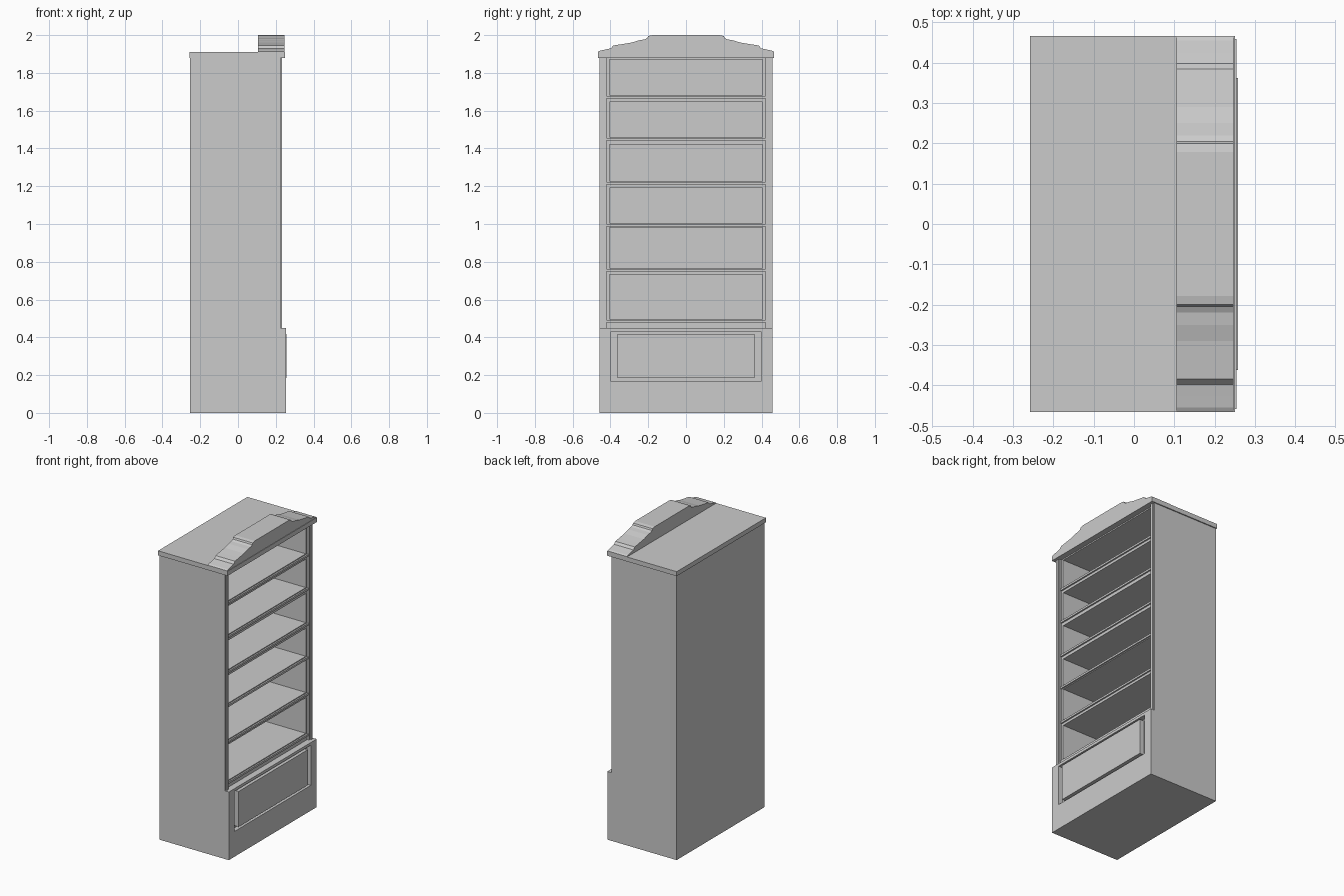
import bpy, bmesh

if "Cube" in bpy.data.objects:
    bpy.data.objects.remove(bpy.data.objects["Cube"])


def box(name, x, y, z):
    """Axis-aligned box from (min, max) ranges."""
    bm = bmesh.new()
    bmesh.ops.create_cube(bm, size=1)
    for v in bm.verts:
        v.co = [r[0] if c < 0 else r[1] for c, r in zip(v.co, (x, y, z))]
    me = bpy.data.meshes.new(name)
    bm.to_mesh(me)
    bm.free()
    ob = bpy.data.objects.new(name, me)
    bpy.context.collection.objects.link(ob)
    return ob


def extrude_profile(name, pts, x0, x1):
    """Closed y-z profile extruded along x."""
    bm = bmesh.new()
    face = bm.faces.new([bm.verts.new((x0, y, z)) for y, z in pts])
    res = bmesh.ops.extrude_face_region(bm, geom=[face])
    for v in res["geom"]:
        if isinstance(v, bmesh.types.BMVert):
            v.co.x = x1
    bmesh.ops.recalc_face_normals(bm, faces=bm.faces)
    me = bpy.data.meshes.new(name)
    bm.to_mesh(me)
    bm.free()
    ob = bpy.data.objects.new(name, me)
    bpy.context.collection.objects.link(ob)
    return ob


BACK = -0.253
W = 0.459

# Base with a recessed front channel around a raised panel
box("base_body", (BACK, 0.224), (-W, W), (0, 0.45))
box("base_lower_rail", (0.224, 0.254), (-W, W), (0, 0.167))
box("base_upper_rail", (0.224, 0.254), (-W, W), (0.432, 0.45))
for s, side in ((-1, "left"), (1, "right")):
    box("base_stile_" + side, (0.224, 0.254), sorted((s * 0.398, s * W)), (0.167, 0.432))
box("base_panel", (0.224, 0.258), (-0.362, 0.362), (0.184, 0.418))

# Cabinet back, sides and fluted front stiles
box("back_panel", (BACK, -0.235), (-W, W), (0.45, 1.88))
for s, side in ((-1, "left"), (1, "right")):
    box("side_panel_" + side, (-0.235, 0.212), sorted((s * 0.405, s * W)), (0.45, 1.88))
    box("front_stile_" + side, (0.212, 0.225), sorted((s * 0.42, s * W)), (0.45, 1.88))
    box("stile_bead_" + side, (0.225, 0.232), sorted((s * 0.43, s * 0.448)), (0.45, 1.88))

# Shelves: bottom z, top z of each board, with a thin nosing strip
shelves = [(0.45, 0.497), (0.732, 0.767), (0.982, 1.006), (1.19, 1.228),
           (1.42, 1.46), (1.647, 1.683)]
for i, (z0, z1) in enumerate(shelves):
    box(f"shelf_{i + 1}", (-0.235, 0.212), (-0.405, 0.405), (z0, z1))
    box(f"shelf_nosing_{i + 1}", (0.212, 0.222), (-0.42, 0.42), (z1 - 0.019, z1 - 0.006))
box("top_rail", (-0.235, 0.212), (-0.405, 0.405), (1.872, 1.88))

# Top board and stepped, curved pediment
box("top_board", (-0.258, 0.25), (-0.466, 0.466), (1.88, 1.91))
half = [(0.466, 1.885), (0.466, 1.912), (0.455, 1.918), (0.425, 1.924), (0.398, 1.93),
        (0.385, 1.945), (0.34, 1.952), (0.29, 1.96), (0.25, 1.972), (0.22, 1.977),
        (0.205, 1.985), (0.2, 1.995), (0.178, 2.0)]
extrude_profile("pediment", half + [(-y, z) for y, z in reversed(half)], 0.105, 0.247)
